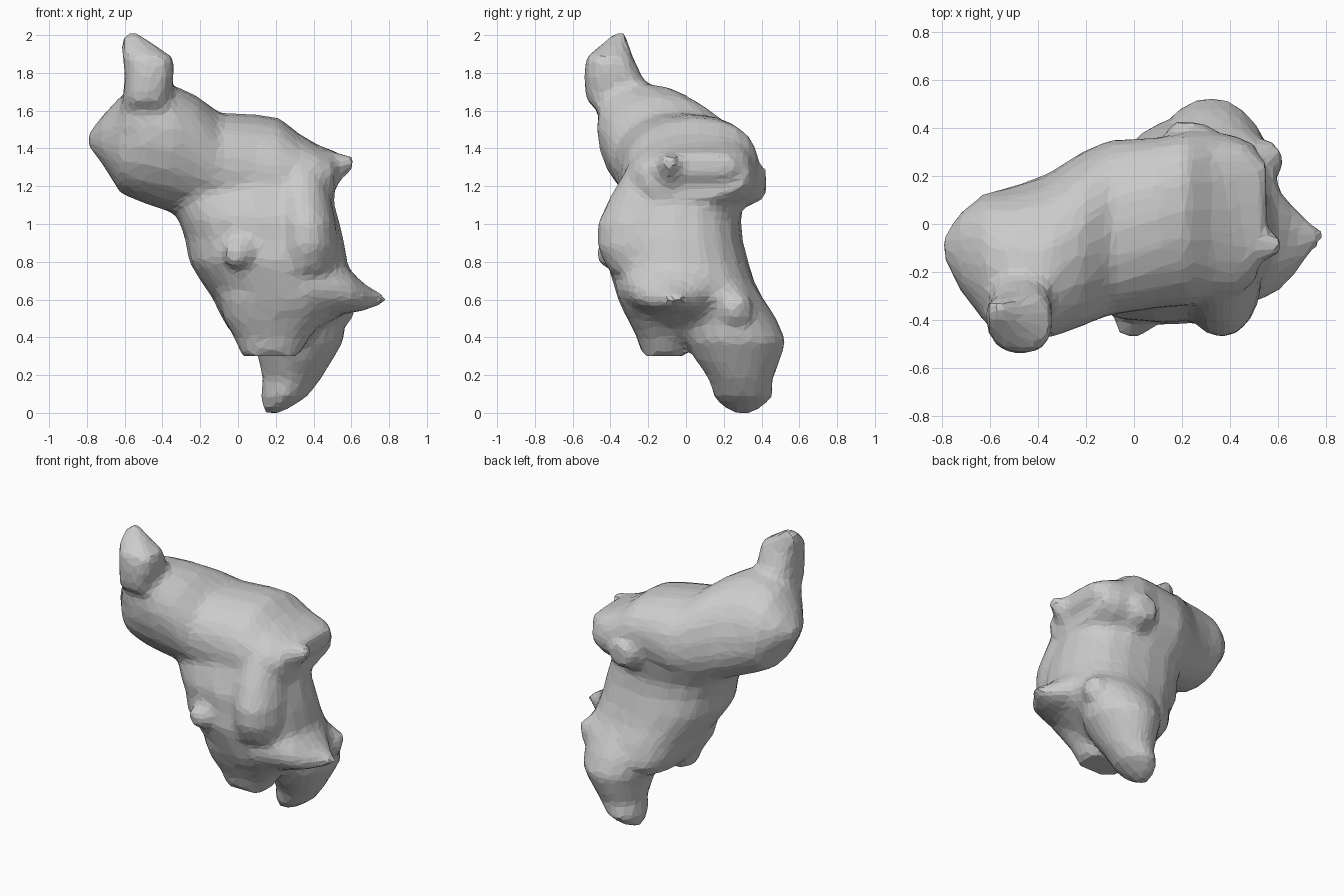
import bpy, bmesh, math
from mathutils import Vector

bm = bmesh.new()


def loft(axis, stations, power=2.4, n=20):
    """Closed skin of superellipses; station = (t, a0, a1, b0, b1[, lean]).
    axis 'z': a is x, b is y.  axis 'x': a is y, b is z.
    lean shears a along b."""
    rings = []
    for t, a0, a1, b0, b1, *lean in stations:
        k = lean[0] if lean else 0
        ring = []
        for i in range(n):
            w = 2 * math.pi * i / n
            c, s = math.cos(w), math.sin(w)
            db = (b1 - b0) / 2 * math.copysign(abs(s) ** (2 / power), s)
            a = (a0 + a1) / 2 + (a1 - a0) / 2 * math.copysign(abs(c) ** (2 / power), c) + k * db
            b = (b0 + b1) / 2 + db
            ring.append(bm.verts.new((a, b, t) if axis == 'z' else (t, a, b)))
        rings.append(ring)
    faces = [bm.faces.new(rings[0]), bm.faces.new(rings[-1])]
    for r, q in zip(rings, rings[1:]):
        for i in range(n):
            j = (i + 1) % n
            faces.append(bm.faces.new((r[i], r[j], q[j], q[i])))
    bmesh.ops.recalc_face_normals(bm, faces=faces)


def spur(base, tip, r0, r1):
    """Tapered knob pointing from base to tip."""
    base, tip = Vector(base), Vector(tip)
    d = tip - base
    rot = d.to_track_quat('Z', 'Y').to_matrix().to_4x4()
    out = bmesh.ops.create_cone(bm, cap_ends=True, segments=10,
                                radius1=r0, radius2=r1, depth=d.length)
    for v in out['verts']:
        v.co = (base + tip) / 2 + rot @ v.co


# upper mass, running sideways
loft('x', [
    (-0.79, -0.14, -0.05, 1.41, 1.48), (-0.72, -0.28, 0.05, 1.32, 1.57),
    (-0.62, -0.41, 0.13, 1.16, 1.68, -0.1), (-0.50, -0.46, 0.15, 1.11, 1.74, -0.2),
    (-0.35, -0.46, 0.20, 1.06, 1.74, -0.25), (-0.22, -0.42, 0.29, 1.03, 1.68, -0.2),
    (-0.10, -0.38, 0.35, 1.02, 1.59, -0.05), (0.10, -0.35, 0.36, 1.02, 1.58, 0.1),
    (0.22, -0.34, 0.38, 1.02, 1.56, 0.15), (0.32, -0.32, 0.39, 1.04, 1.48, 0.1),
    (0.42, -0.30, 0.37, 1.08, 1.42), (0.51, -0.24, 0.33, 1.13, 1.38)], 2.2)

# lower mass, running down
loft('z', [
    (1.35, -0.20, 0.46, -0.30, 0.34), (1.15, -0.38, 0.50, -0.37, 0.32),
    (1.03, -0.32, 0.53, -0.41, 0.29), (0.92, -0.28, 0.56, -0.41, 0.30),
    (0.80, -0.26, 0.58, -0.42, 0.33), (0.70, -0.20, 0.60, -0.39, 0.36),
    (0.60, -0.13, 0.62, -0.36, 0.41), (0.53, -0.10, 0.57, -0.33, 0.43),
    (0.46, -0.06, 0.46, -0.25, 0.44), (0.38, 0.00, 0.38, -0.15, 0.38)], 2.4)

# front right ridge, joining upper and lower masses
loft('z', [
    (1.30, 0.20, 0.46, -0.31, 0.00), (1.15, 0.18, 0.49, -0.40, 0.00),
    (1.00, 0.20, 0.52, -0.47, 0.00), (0.88, 0.20, 0.53, -0.47, 0.00),
    (0.75, 0.18, 0.52, -0.41, 0.00)], 2)

# foot at the back
loft('z', [
    (0.62, 0.00, 0.60, 0.00, 0.40), (0.50, 0.04, 0.57, -0.02, 0.48),
    (0.38, 0.08, 0.56, 0.00, 0.53), (0.28, 0.11, 0.50, 0.05, 0.50),
    (0.18, 0.13, 0.44, 0.12, 0.46), (0.08, 0.12, 0.36, 0.15, 0.46),
    (0.03, 0.13, 0.28, 0.20, 0.40), (0.00, 0.14, 0.23, 0.25, 0.35)], 1.9)

# front toe
loft('z', [
    (0.62, -0.10, 0.50, -0.36, 0.00), (0.50, -0.08, 0.46, -0.31, 0.02),
    (0.40, -0.02, 0.38, -0.26, 0.03), (0.30, 0.02, 0.32, -0.23, 0.00)], 2.5)

# horn on top
loft('z', [
    (1.50, -0.66, -0.28, -0.46, -0.10), (1.60, -0.63, -0.30, -0.47, -0.14),
    (1.66, -0.61, -0.36, -0.53, -0.18), (1.78, -0.60, -0.34, -0.54, -0.23),
    (1.88, -0.61, -0.34, -0.53, -0.28), (1.94, -0.62, -0.43, -0.46, -0.30),
    (2.01, -0.60, -0.53, -0.38, -0.32)], 2.6)

# shoulder ledge on the right end
loft('x', [
    (0.35, -0.24, 0.36, 1.12, 1.45), (0.47, -0.18, 0.34, 1.18, 1.40),
    (0.55, -0.14, 0.26, 1.26, 1.37)], 3)
spur((0.42, -0.08, 1.27), (0.61, -0.09, 1.34), 0.14, 0.03)

# hip lip drawn out to a point
loft('x', [
    (0.35, -0.38, 0.30, 0.48, 0.88), (0.52, -0.32, 0.22, 0.51, 0.82),
    (0.60, -0.28, 0.14, 0.53, 0.75), (0.66, -0.22, 0.08, 0.54, 0.69),
    (0.72, -0.14, 0.02, 0.56, 0.65), (0.78, -0.08, -0.02, 0.58, 0.62)], 2.2)

# small knobs
spur((0.42, 0.20, 0.58), (0.60, 0.30, 0.54), 0.17, 0.06)
spur((0.07, -0.22, 0.88), (-0.03, -0.46, 0.83), 0.20, 0.05)
spur((0.22, 0.22, 1.22), (0.24, 0.42, 1.21), 0.18, 0.08)

mesh = bpy.data.meshes.new("rock")
bm.to_mesh(mesh)
bm.free()
rock = bpy.data.objects.new("rock", mesh)
bpy.context.collection.objects.link(rock)

# fuse the lumps into one skin, then thin it to irregular facets
fuse = rock.modifiers.new("fuse", 'REMESH')
fuse.mode = 'VOXEL'
fuse.voxel_size = 0.03
soften = rock.modifiers.new("soften", 'SMOOTH')
soften.factor = 0.5
soften.iterations = 2
facet = rock.modifiers.new("facet", 'DECIMATE')
facet.ratio = 0.2
